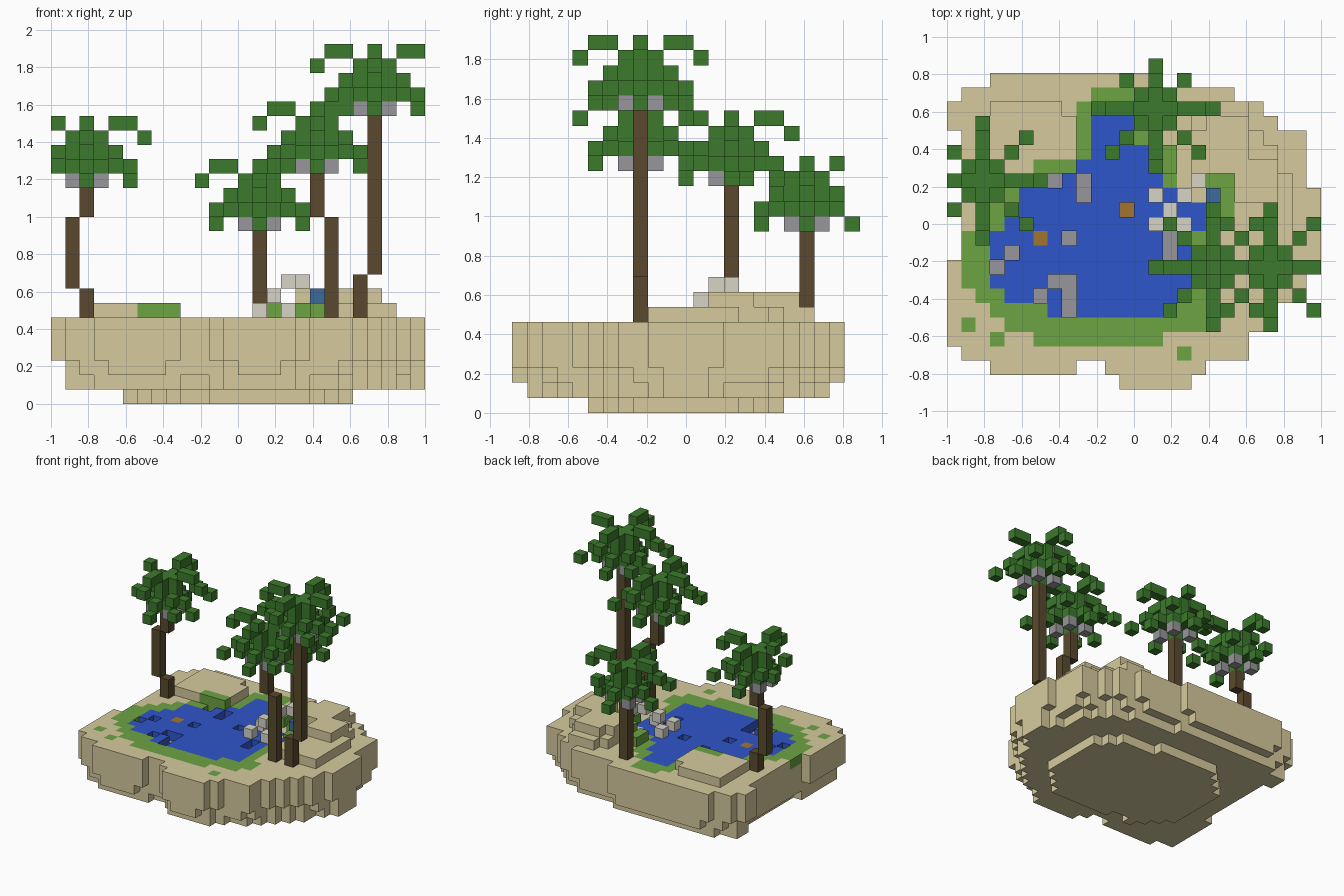
import bpy, bmesh
from mathutils import Vector

cube = bpy.data.objects.get("Cube")
if cube:
    bpy.data.objects.remove(cube)

S = 2 / 26                                  # block size
ORIGIN = Vector((-13, -11.5, 0))
SIDES = {
    (1, 0, 0): ((1, 0, 0), (1, 1, 0), (1, 1, 1), (1, 0, 1)),
    (-1, 0, 0): ((0, 0, 0), (0, 0, 1), (0, 1, 1), (0, 1, 0)),
    (0, 1, 0): ((0, 1, 0), (0, 1, 1), (1, 1, 1), (1, 1, 0)),
    (0, -1, 0): ((0, 0, 0), (1, 0, 0), (1, 0, 1), (0, 0, 1)),
    (0, 0, 1): ((0, 0, 1), (1, 0, 1), (1, 1, 1), (0, 1, 1)),
    (0, 0, -1): ((0, 0, 0), (0, 1, 0), (1, 1, 0), (1, 0, 0)),
}


def material(name, rgb):
    lin = [((c / 255 + 0.055) / 1.055) ** 2.4 for c in rgb] + [1]
    m = bpy.data.materials.new(name)
    m.use_nodes = True
    m.diffuse_color = lin
    m.node_tree.nodes["Principled BSDF"].inputs["Base Color"].default_value = lin
    return m


MATS = {n: material(n, c) for n, c in {
    "sand": (214, 202, 157), "grass": (109, 163, 66), "water": (47, 86, 203),
    "spring_blue": (60, 106, 156), "bark": (90, 73, 45), "leaf": (60, 122, 44),
    "grey": (151, 151, 156), "pale_stone": (215, 211, 198), "rust": (162, 116, 48),
}.items()}

blocks = {}                                 # cell -> (part, material)


def put(part, mat, cells):
    for c in cells:
        blocks[c] = (part, mat)


def rows(text, first):
    """Rows of the plan, front to back; each letter pair is a run of columns a-z."""
    cells = set()
    for j, row in enumerate(text.split(), first):
        for a, b in row.split(","):
            cells |= {(i - 97, j) for i in range(ord(a), ord(b) + 1)}
    return cells


def at(cells, *levels):
    return [(i, j, k) for i, j in cells for k in levels]


def near(c):
    i, j = c
    return {(i + 1, j), (i - 1, j), (i, j + 1), (i, j - 1)}


def erode(cells, times):
    for _ in range(times):
        cells = {c for c in cells if near(c) <= cells}
    return cells


# Island body, narrowing in steps towards the bottom
island = rows("mq di,lr bu au av aw ax ay ay bz bz bz bz bz by by by by aw av bt do", 0)
put("island", "sand", at(island, 3, 4, 5))
put("island", "sand", at({c for c in island
                          if c[0] > 0 and len(near(c) & island) > 2}, 2))
east_edge = {(25, j) for j in range(10, 13)}
put("island", "sand", at(erode(island, 1) | east_edge, 1))
put("island", "sand", at({(i, j) for i, j in erode(island, 4)
                          if 5 <= i <= 20 and 5 <= j <= 17
                          and abs(i - 12.5) + abs(j - 11) < 11.5}, 0))

# Grass bank and pond, flush with the ground
grass = rows("qq go,dd er,bb ds cs br br br br cr dr eq fp gp jp jo jn jm km", 2)
put("grass_bank", "grass", at(grass, 5))
pond = rows("ho eq dq dq dq dq er fr fq ho jn kn km km", 5)
put("pond", "water", at(pond, 5))
put("pond_blocks", "rust", [(6, 10, 5)])

# Openings in the pond down to its bed
holes = rows("ii gg,ii hi dd ee,pp ii,pp", 5) | rows("mm jj hh,jj", 12)
for c in at(holes, 5):
    blocks.pop(c)
put("pond_bed", "grey", at(holes, 4))
put("pond_blocks", "rust", [(12, 12, 4)])

# Raised dunes with grass patches and a spring
put("left_dune", "sand", at(rows("di di di di dh", 15), 6))
put("left_dune_grass", "grass", at(rows("gi", 15), 6))
put("right_dune", "sand", at(rows("tx tx tx sx sx sx sw sw rv ru su", 9), 6))
put("right_dune", "sand", at(rows("uw uw rw ru ru su", 13), 7))
put("right_dune_grass", "grass", at(rows("st st rt pp pp", 12), 6))
put("spring", "spring_blue", [(18, 13, 7)])

# Loose stones by the water
put("stones", "pale_stone", [(14, 11, 6), (16, 11, 6), (14, 13, 6),
                             (15, 12, 7), (16, 13, 8), (17, 14, 8)])

# Palm crown: straight fronds both arched and drooping, corner fronds arched low
CROWN = {(0, 0, h) for h in range(4)}
for dx, dy in ((1, 0), (-1, 0), (0, 1), (0, -1)):
    for n, h in ((1, 1), (1, 2), (2, 1), (3, 0), (1, 3), (2, 4), (3, 4), (4, 3)):
        CROWN.add((dx * n, dy * n, h))
for sx in (1, -1):
    for sy in (1, -1):
        for n, h in ((1, 1), (2, 2), (3, 1)):
            CROWN.add((sx * n, sy * n, h))


def palm(name, x, y, top, segments):
    """segments: (column, bottom, end) pieces of the crooked trunk."""
    for i, low, high in segments:
        put(name + "_trunk", "bark", [(i, y, k) for k in range(low, high)])
    put(name + "_nuts", "grey", [(x + a, y + b, top) for a in (-1, 1) for b in (-1, 1)])
    for a, b, h in CROWN:
        c = (x + a, y + b, top + h)
        if 0 <= c[0] <= 25 and (c[1] < 22 or h == 0):
            blocks.setdefault(c, (name + "_crown", "leaf"))


palm("tall_palm", 22, 8, 20, [(21, 6, 9), (22, 9, 20)])
palm("middle_palm", 18, 8, 16, [(19, 6, 13), (18, 13, 16)])
palm("back_palm", 14, 19, 12, [(14, 6, 12)])
palm("side_palm", 2, 14, 15, [(2, 6, 8), (1, 8, 13), (2, 13, 15)])


# Build one mesh per part from the exposed block faces
def build(part, mat, cells):
    bm = bmesh.new()
    for c in cells:
        for d, corners in SIDES.items():
            if tuple(a + b for a, b in zip(c, d)) not in blocks:
                bm.faces.new([bm.verts.new((Vector(c) + Vector(p) + ORIGIN) * S)
                              for p in corners])
    bmesh.ops.remove_doubles(bm, verts=bm.verts, dist=S / 100)
    mesh = bpy.data.meshes.new(part)
    bm.to_mesh(mesh)
    bm.free()
    mesh.materials.append(MATS[mat])
    bpy.context.collection.objects.link(bpy.data.objects.new(part, mesh))


parts = {}
for cell, key in blocks.items():
    parts.setdefault(key, []).append(cell)
for (part, mat), cells in parts.items():
    build(part, mat, cells)
